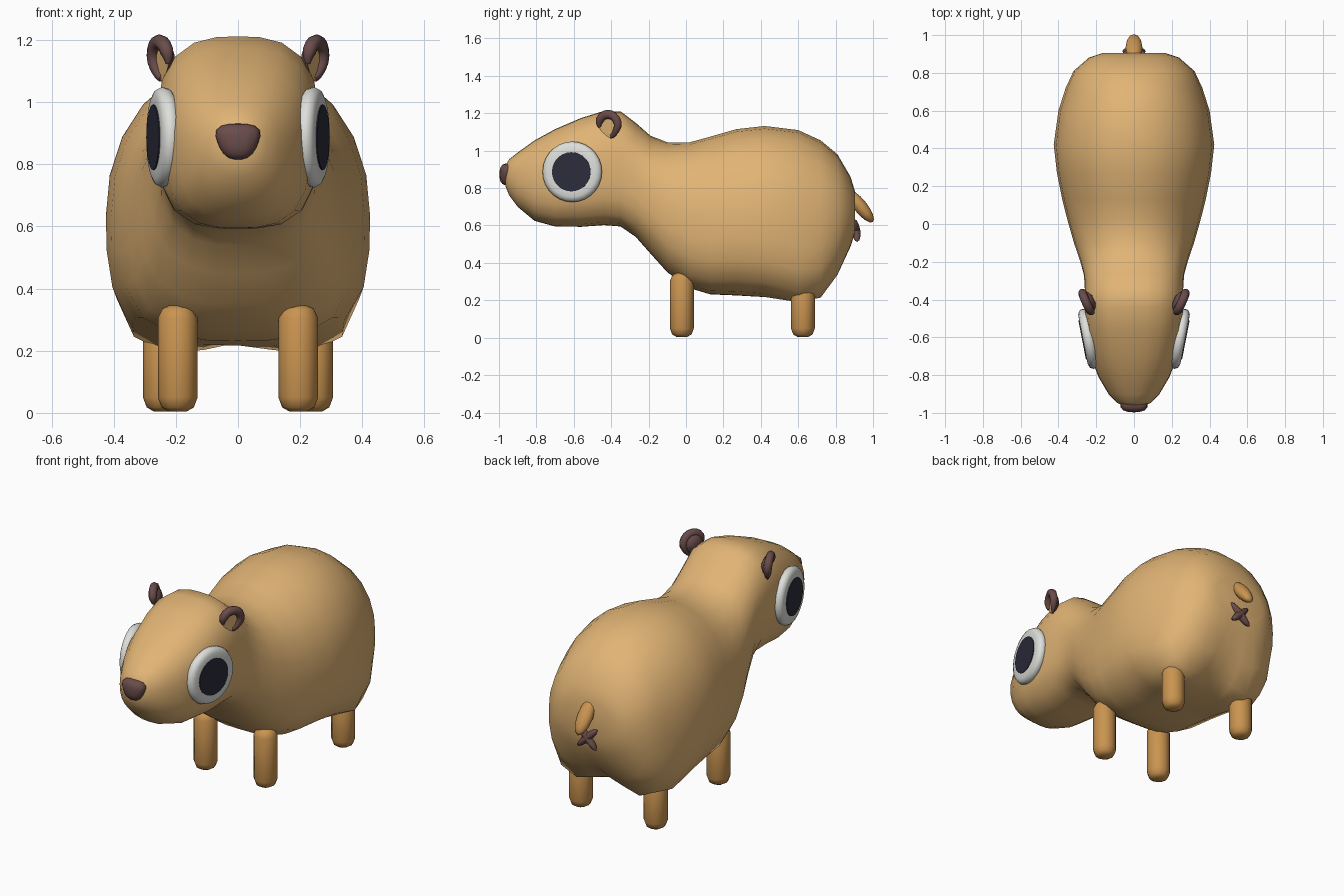
import bpy, bmesh, math
from mathutils import Matrix, Vector

if "Cube" in bpy.data.objects:
    bpy.data.objects.remove(bpy.data.objects["Cube"])


def material(name, srgb):
    m = bpy.data.materials.new(name)
    lin = [((c / 255 + 0.055) / 1.055) ** 2.4 for c in srgb]
    m.diffuse_color = (*lin, 1)
    m.use_nodes = True
    m.node_tree.nodes["Principled BSDF"].inputs["Base Color"].default_value = m.diffuse_color
    return m


FUR = material("tan fur", (225, 180, 117))
LIMB = material("darker tan", (202, 148, 80))
BROWN = material("dark brown", (105, 76, 74))
WHITE = material("eye white", (222, 222, 218))
BLACK = material("pupil dark blue", (44, 44, 60))


def finish(name, bm, mats, angle=60):
    bmesh.ops.recalc_face_normals(bm, faces=bm.faces[:])
    me = bpy.data.meshes.new(name)
    bm.to_mesh(me)
    bm.free()
    for m in mats:
        me.materials.append(m)
    ob = bpy.data.objects.new(name, me)
    bpy.context.collection.objects.link(ob)
    bpy.ops.object.select_all(action='DESELECT')
    ob.select_set(True)
    bpy.context.view_layer.objects.active = ob
    bpy.ops.object.shade_smooth_by_angle(angle=math.radians(angle))
    return ob


def loft(bm, rings):
    """Skin a list of closed rings and cap both ends."""
    vs = [[bm.verts.new(p) for p in r] for r in rings]
    n = len(vs[0])
    for a, b in zip(vs, vs[1:]):
        for i in range(n):
            bm.faces.new((a[i], a[(i + 1) % n], b[(i + 1) % n], b[i]))
    bm.faces.new(vs[0][::-1])
    bm.faces.new(vs[-1])


def lathe(bm, profile, n):
    """Spin (radius, height) pairs round local z."""
    loft(bm, [[(r * math.cos(k * math.tau / n), r * math.sin(k * math.tau / n), z)
               for k in range(n)] for r, z in profile])


def frame(origin, u, v):
    """Matrix with local x along u, local y near v, local z along u x v."""
    u = Vector(u).normalized()
    w = u.cross(Vector(v)).normalized()
    v = w.cross(u)
    return Matrix.Translation(origin) @ Matrix((u, v, w)).transposed().to_4x4()


def ellipsoid(name, mat, matrix, radii):
    bm = bmesh.new()
    bmesh.ops.create_uvsphere(bm, u_segments=12, v_segments=8, radius=1,
                              matrix=matrix @ Matrix.Diagonal((*radii, 1)))
    return finish(name, bm, [mat])


# Body and head: y, top z, bottom z, half width, squareness of upper half, of lower half
STATIONS = [
    (-0.965, 0.92, 0.81, 0.055, 2.2, 2.2),
    (-0.945, 0.955, 0.76, 0.092, 2.2, 2.2),
    (-0.90, 0.99, 0.70, 0.135, 2.3, 2.4),
    (-0.81, 1.055, 0.625, 0.188, 2.4, 2.6),
    (-0.70, 1.115, 0.595, 0.23, 2.6, 2.9),
    (-0.56, 1.175, 0.593, 0.252, 2.8, 3.2),
    (-0.44, 1.212, 0.602, 0.262, 2.8, 3.2),
    (-0.35, 1.21, 0.595, 0.26, 2.7, 3.1),
    (-0.27, 1.15, 0.54, 0.265, 2.5, 2.9),
    (-0.19, 1.08, 0.45, 0.287, 2.3, 2.8),
    (-0.10, 1.045, 0.35, 0.318, 2.2, 2.9),
    (0.02, 1.045, 0.265, 0.352, 2.1, 3.2),
    (0.13, 1.075, 0.232, 0.38, 2.1, 3.2),
    (0.27, 1.115, 0.226, 0.408, 2.1, 3.1),
    (0.42, 1.132, 0.215, 0.425, 2.1, 3.2),
    (0.60, 1.11, 0.175, 0.40, 2.1, 3.9),
    (0.72, 1.055, 0.195, 0.362, 2.1, 3.9),
    (0.81, 0.98, 0.31, 0.32, 2.2, 3.0),
    (0.88, 0.86, 0.47, 0.24, 2.2, 2.4),
    (0.904, 0.78, 0.55, 0.17, 2.1, 2.1),
]
SIDES = 24
rings = []
for y, top, bot, hw, n_up, n_lo in STATIONS:
    ring = []
    # the trunk is widest a little below mid height
    mid = bot + (top - bot) * (0.5 - 0.04 * min(1, max(0, (y + 0.3) / 0.4)))
    for k in range(SIDES):
        c, s = math.cos(k * math.tau / SIDES), math.sin(k * math.tau / SIDES)
        n = n_up if s > 0 else n_lo
        r = (abs(c) ** n + abs(s) ** n) ** (-1 / n)
        x, z = hw * r * c, mid + (top - mid if s > 0 else mid - bot) * r * s
        # hollow between the hind legs
        z += 0.08 * max(0, -s) * math.exp(-(x / 0.14) ** 2 - ((y - 0.7) / 0.15) ** 2)
        ring.append((x, y, z))
    rings.append(ring)
bm = bmesh.new()
loft(bm, rings)
finish("body", bm, [FUR], 75)

# Legs: round-ended posts
for side, word in ((-1, "left"), (1, "right")):
    for name, x, y, top in (("front_leg", 0.194, -0.022, 0.345), ("hind_leg", 0.242, 0.625, 0.30)):
        bm = bmesh.new()
        lathe(bm, [(0.03, 0.005), (0.052, 0.018), (0.064, 0.05), (0.064, top - 0.04),
                   (0.05, top - 0.01), (0.03, top)], 12)
        bm.transform(Matrix.Translation((side * x, y, 0)))
        finish(word + "_" + name, bm, [LIMB])


def taper(p):
    """Narrow the lower half of an ear to a blunt tip."""
    x, y, z = p
    f = 1 + min(0, y) * 6
    return (x * f - min(0, y) * 0.1, y * 1.05, z * f)


for side, word in ((-1, "left"), (1, "right")):
    # Eyes: rounded white discs with a flat dark pupil
    yaw = math.radians(11)
    mirror = Matrix.Diagonal((side, 1, 1, 1))
    place = mirror @ frame((0.25, -0.609, 0.887), (math.sin(yaw), math.cos(yaw), 0), (0, 0, 1))
    bm = bmesh.new()
    lathe(bm, [(0.14, -0.04), (0.157, -0.025), (0.162, -0.005), (0.153, 0.012),
               (0.135, 0.02), (0.105, 0.021)], 28)
    bm.transform(place)
    finish(word + "_eye", bm, [WHITE])
    bm = bmesh.new()
    lathe(bm, [(0.105, 0.017), (0.105, 0.025)], 28)
    bm.transform(place)
    finish(word + "_pupil", bm, [BLACK], 30)

    # Ear cup: brown domed back, tan inner face
    place = mirror @ frame((0.248, -0.415, 1.135), (0.42, 0.9, 0), (0.12, 0.06, 1))
    bm = bmesh.new()
    lathe(bm, [(0.02, -0.04), (0.042, -0.031), (0.058, -0.012), (0.062, 0.0)], 16)
    for f in bm.faces:
        f.material_index = 1 if len(f.verts) > 4 and f.calc_center_median().z > -0.01 else 0
    for v in bm.verts:
        v.co = taper(v.co)
    bm.transform(place)
    finish(word + "_ear_cup", bm, [BROWN, FUR], 50)
    # Ear rim: tapered tube, open low at the front
    tube = []
    for i in range(15):
        t = i / 14
        a = math.radians(-85 + 275 * t)
        w = 0.023 * (0.4 + 0.6 * min(1, 5 * t, 8 * (1 - t)))
        ring = []
        for k in range(8):
            b = k * math.tau / 8
            r = 0.057 + w * math.cos(b)
            ring.append(taper((r * math.cos(a), r * math.sin(a), w * math.sin(b))))
        tube.append(ring)
    bm = bmesh.new()
    loft(bm, tube)
    bm.transform(place)
    finish(word + "_ear_rim", bm, [BROWN])

# Nose: squarish ball narrowed toward the bottom
bm = bmesh.new()
bmesh.ops.create_uvsphere(bm, u_segments=16, v_segments=10, radius=1)
for v in bm.verts:
    x, y, z = v.co
    q = (abs(x) ** 2.8 + abs(y) ** 2.8 + abs(z) ** 2.8) ** (-1 / 2.8)
    x, y, z = x * q, y * q, z * q
    v.co = (x * 0.067 * (1 + 0.28 * z), -0.955 + 0.042 * y, 0.873 + 0.058 * z)
finish("nose", bm, [BROWN])

# Tail: drooping ellipsoid
ellipsoid("tail", LIMB, frame((0, 0.932, 0.703), (1, 0, 0), (0, 0.62, -0.78)), (0.045, 0.108, 0.036))

# Crossed mark under the tail
for s, word in ((-1, "left"), (1, "right")):
    ellipsoid(word + "_cross_bar", BROWN,
              frame((0, 0.908, 0.573), (s * 0.72, -0.1, 0.7), (0, 1, 0)), (0.086, 0.024, 0.021))
